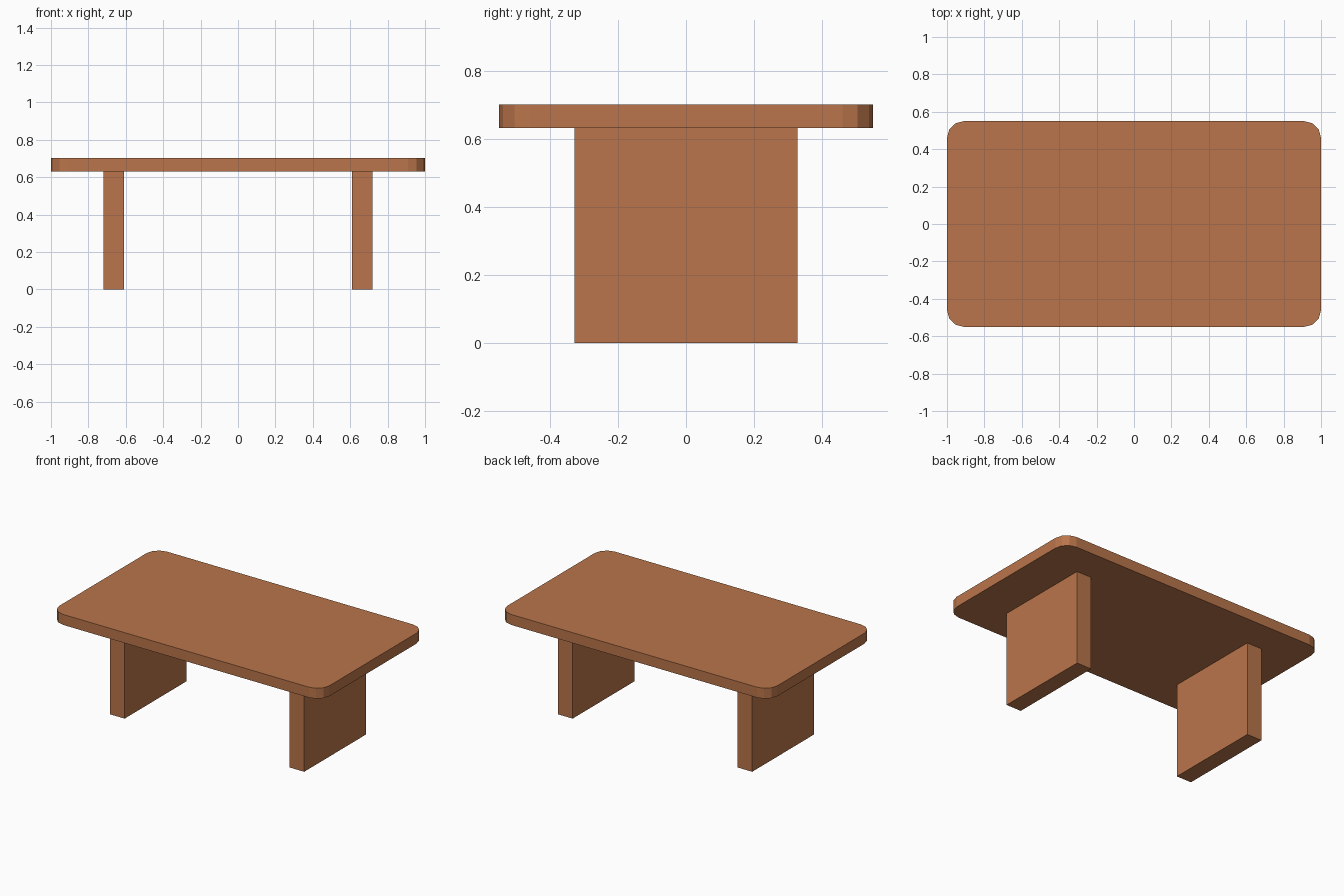
import bpy, bmesh, math

if "Cube" in bpy.data.objects:
    bpy.data.objects.remove(bpy.data.objects["Cube"])

wood = bpy.data.materials.new("warm_brown_wood")
wood.diffuse_color = (0.49, 0.178, 0.069, 1.0)
wood.use_nodes = True
wood.node_tree.nodes["Principled BSDF"].inputs["Base Color"].default_value = wood.diffuse_color


def extrude_profile(name, points, z0, z1):
    """Flat-shaded prism from an outline between two heights."""
    bm = bmesh.new()
    base = bm.faces.new([bm.verts.new((x, y, z0)) for x, y in points])
    ext = bmesh.ops.extrude_face_region(bm, geom=[base], use_keep_orig=True)
    for v in ext["geom"]:
        if isinstance(v, bmesh.types.BMVert):
            v.co.z = z1
    bmesh.ops.recalc_face_normals(bm, faces=bm.faces)
    mesh = bpy.data.meshes.new(name)
    bm.to_mesh(mesh)
    bm.free()
    mesh.materials.append(wood)
    obj = bpy.data.objects.new(name, mesh)
    bpy.context.collection.objects.link(obj)
    return obj


def rounded_rect(hx, hy, r, seg):
    pts = []
    for i, (sx, sy) in enumerate([(1, 1), (-1, 1), (-1, -1), (1, -1)]):
        for k in range(seg + 1):
            a = math.pi / 2 * (i + k / seg)
            pts.append((sx * (hx - r) + r * math.cos(a),
                        sy * (hy - r) + r * math.sin(a)))
    return pts


# Table top with rounded corners
extrude_profile("table_top", rounded_rect(1.0, 0.55, 0.09, 3), 0.632, 0.702)

# Slab legs
for side, cx in (("left", -0.665), ("right", 0.665)):
    hx, hy = 0.055, 0.328
    extrude_profile(side + "_slab_leg",
                    [(cx - hx, -hy), (cx + hx, -hy), (cx + hx, hy), (cx - hx, hy)],
                    0.0, 0.632)
